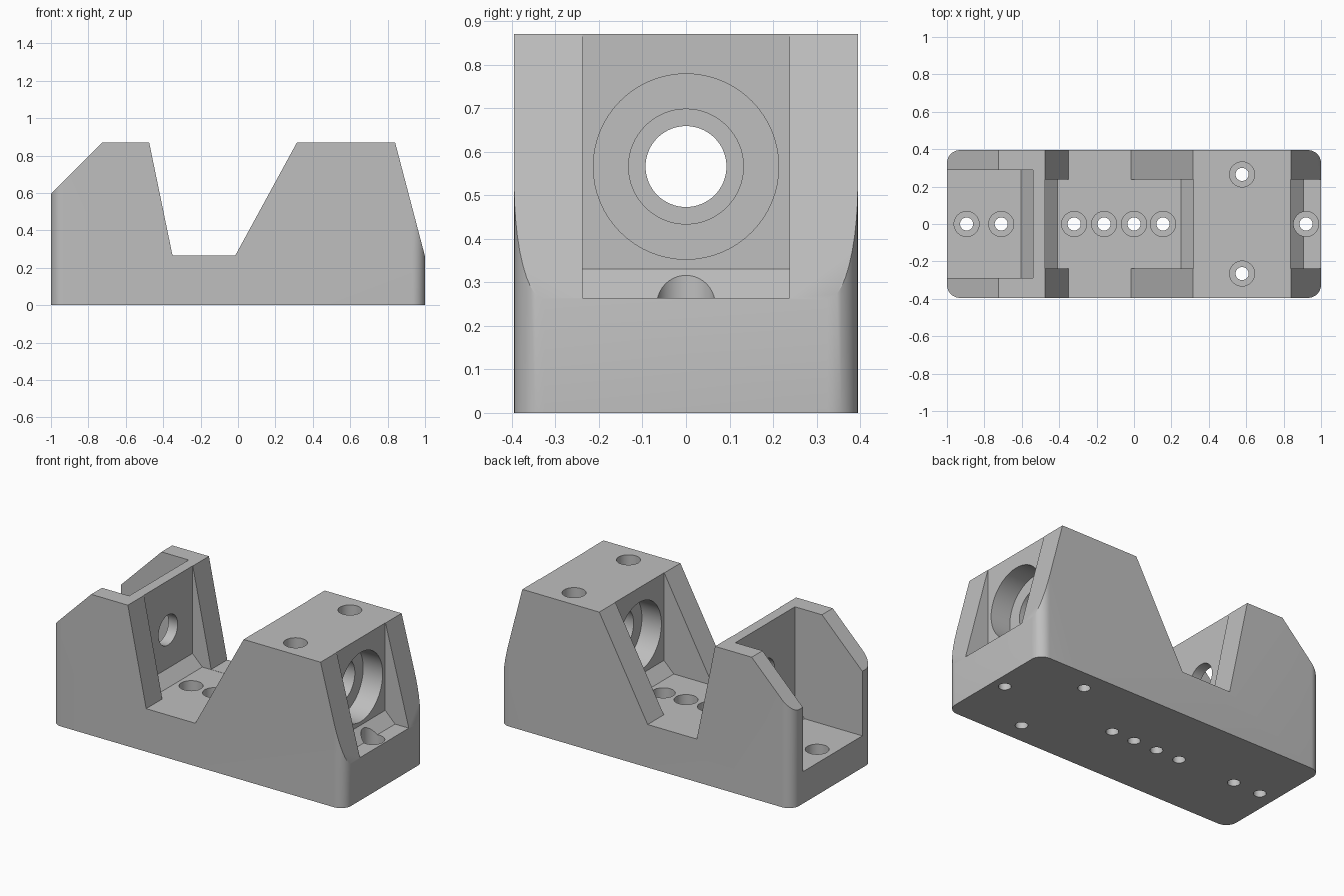
import bpy, bmesh, math
from mathutils import Matrix, Vector

cube = bpy.data.objects.get("Cube")
if cube:
    bpy.data.objects.remove(cube, do_unlink=True)

HALF_WIDTH = 0.395
FLOOR = 0.264
BORE_Z = 0.566

grey = bpy.data.materials.new("plain_grey")
grey.use_nodes = True
grey.diffuse_color = (0.52, 0.52, 0.52, 1)
grey.node_tree.nodes["Principled BSDF"].inputs["Base Color"].default_value = grey.diffuse_color


def finish(name, bm):
    bmesh.ops.recalc_face_normals(bm, faces=bm.faces)
    mesh = bpy.data.meshes.new(name)
    bm.to_mesh(mesh)
    bm.free()
    mesh.materials.append(grey)
    obj = bpy.data.objects.new(name, mesh)
    bpy.context.collection.objects.link(obj)
    return obj


def prism(name, points, half_y):
    """Extrude an x-z profile across y."""
    bm = bmesh.new()
    face = bm.faces.new([bm.verts.new((x, -half_y, z)) for x, z in points])
    new = bmesh.ops.extrude_face_region(bm, geom=[face])["geom"]
    verts = [v for v in new if isinstance(v, bmesh.types.BMVert)]
    bmesh.ops.translate(bm, verts=verts, vec=(0, 2 * half_y, 0))
    return finish(name, bm)


def rod(name, start, end, radius, sides=64):
    """Cylinder between two points."""
    a, b = Vector(start), Vector(end)
    turn = (b - a).to_track_quat('Z', 'Y').to_matrix().to_4x4()
    bm = bmesh.new()
    bmesh.ops.create_cone(bm, cap_ends=True, segments=sides, radius1=radius, radius2=radius,
                          depth=(b - a).length, matrix=Matrix.Translation((a + b) / 2) @ turn)
    return finish(name, bm)


def combine(target, tool, operation='DIFFERENCE'):
    tool.hide_render = True
    mod = target.modifiers.new("cut", 'BOOLEAN')
    mod.operation = operation
    mod.solver = 'EXACT'
    mod.object = tool
    bpy.context.view_layer.objects.active = target
    bpy.ops.object.modifier_apply(modifier=mod.name)
    bpy.data.objects.remove(tool, do_unlink=True)


# Block with rounded upright corners
bm = bmesh.new()
bmesh.ops.create_cube(bm, size=1, matrix=Matrix.Translation((0, 0, 0.5))
                      @ Matrix.Diagonal((2, 2 * HALF_WIDTH, 1, 1)))
upright = [e for e in bm.edges if abs(e.verts[0].co.z - e.verts[1].co.z) > 0.5]
bmesh.ops.bevel(bm, geom=upright, offset=0.07, segments=10, profile=0.5, affect='EDGES')
block = finish("bearing_block", bm)

# Side outline: two towers with a gap between
outline = prism("outline", [(-1.1, -0.0), (1.1, 0.0), (1.1, 0.26), (1.0, 0.26), (0.84, 0.87),
                            (0.315, 0.87), (-0.015, 0.265), (-0.35, 0.265), (-0.475, 0.87),
                            (-0.725, 0.87), (-1.0, 0.595), (-1.1, 0.495)], 0.6)
combine(block, outline, 'INTERSECT')

# Pockets with sloped feet
combine(block, prism("middle_pocket", [(-0.477, 1), (-0.477, 0.33), (-0.41, FLOOR), (0.25, FLOOR),
                                       (0.317, 0.33), (0.317, 1)], 0.238))
combine(block, prism("left_pocket", [(0.838, 1), (0.838, 0.331), (0.905, FLOOR),
                                     (1.1, FLOOR), (1.1, 1)], 0.238))
combine(block, prism("right_bay", [(-1.1, 1), (-1.1, 0.197), (-0.605, 0.197),
                                   (-0.54, 0.29), (-0.54, 1)], 0.29))

# Shaft bore, bearing seats and the hole in the thin wall
for x1, x2, radius in [(0.2, 0.95, 0.132), (0.2, 0.45, 0.213),
                       (0.705, 0.95, 0.213), (-0.6, -0.4, 0.093)]:
    combine(block, rod("bore", (x1, 0, BORE_Z), (x2, 0, BORE_Z), radius))

# Counterbored screw holes: x, y, seat height, top of cut
screws = [(x, 0, 0.13, 0.45) for x in (-0.895, -0.71, -0.32, -0.16, 0, 0.155, 0.92)]
screws += [(0.578, y, 0.13, 1) for y in (-0.265, 0.265)]
for x, y, seat, top in screws:
    combine(block, rod("screw_head", (x, y, seat), (x, y, top), 0.067, 40))
    combine(block, rod("screw_shank", (x, y, -0.1), (x, y, seat + 0.05), 0.035, 32))

# Smooth curved walls, sharp edges kept
bpy.ops.object.select_all(action='DESELECT')
block.select_set(True)
bpy.context.view_layer.objects.active = block
bpy.ops.object.shade_smooth_by_angle(angle=math.radians(25))
